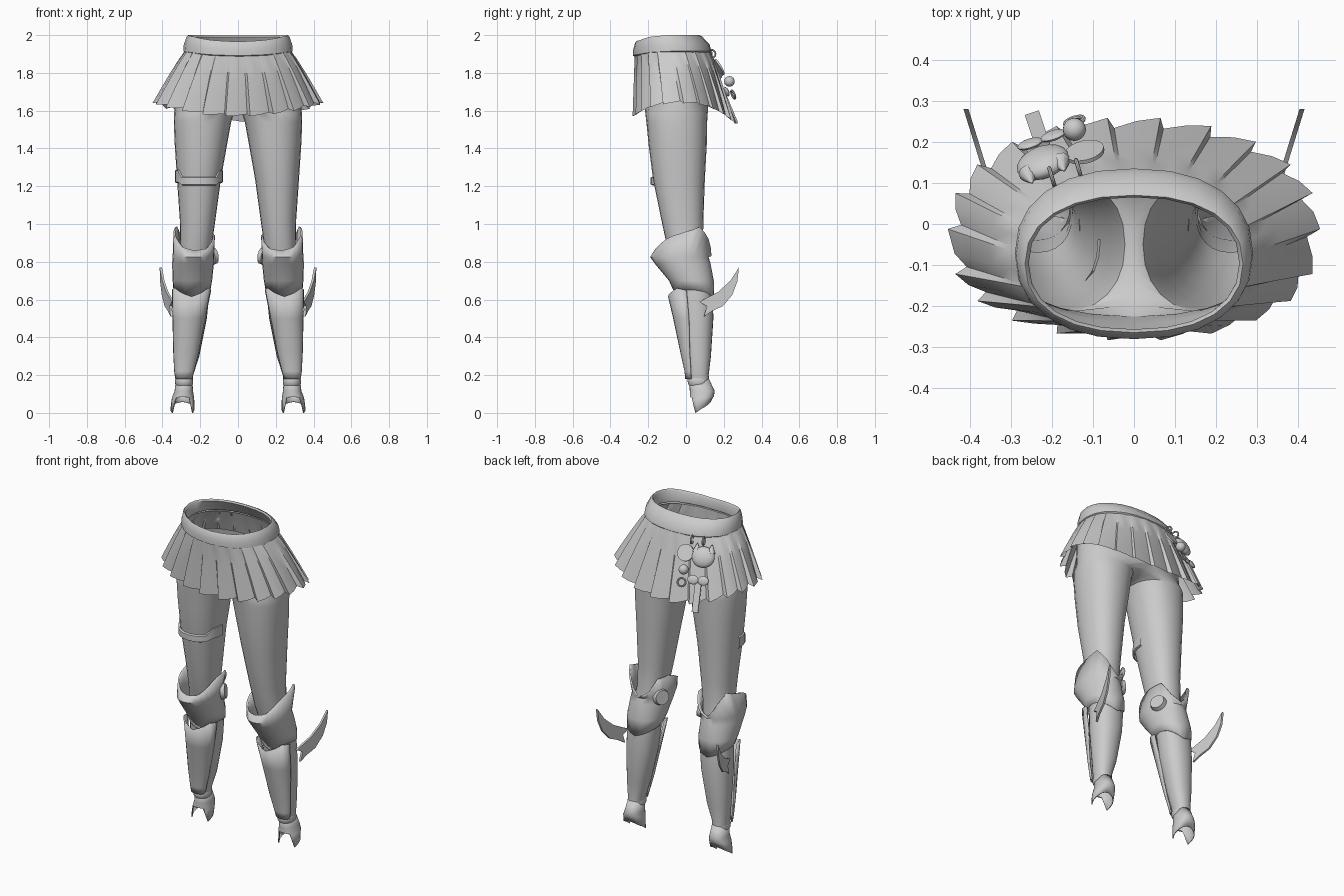
import bpy, bmesh, math
from math import sin, cos, pi, radians
from mathutils import Matrix, Vector

if "Cube" in bpy.data.objects:
    bpy.data.objects.remove(bpy.data.objects["Cube"])

GREY = (0.6, 0.6, 0.6, 1.0)
grey = bpy.data.materials.new("plain grey")
grey.use_nodes = True
grey.diffuse_color = GREY
grey.node_tree.nodes["Principled BSDF"].inputs["Base Color"].default_value = GREY

SEGMENTS = 24


def finish(bm, name, mirror=False, thickness=0.0, angle=35):
    """Turn a bmesh into a finished object."""
    bmesh.ops.remove_doubles(bm, verts=bm.verts, dist=0.0005)
    bmesh.ops.recalc_face_normals(bm, faces=bm.faces)
    mesh = bpy.data.meshes.new(name)
    bm.to_mesh(mesh)
    bm.free()
    for face in mesh.polygons:
        face.use_smooth = True
    mesh.set_sharp_from_angle(angle=radians(angle))
    mesh.materials.append(grey)
    obj = bpy.data.objects.new(name, mesh)
    bpy.context.scene.collection.objects.link(obj)
    if thickness:
        solid = obj.modifiers.new("thickness", 'SOLIDIFY')
        solid.thickness = thickness
        solid.offset = -1
    if mirror:
        obj.modifiers.new("mirror", 'MIRROR').merge_threshold = 0.001
    return obj


def loft(bm, rings, closed=True):
    """Skin a list of point rows with quads."""
    rows = [[bm.verts.new(p) for p in ring] for ring in rings]
    for low, high in zip(rows, rows[1:]):
        n = len(low)
        for i in range(n if closed else n - 1):
            j = (i + 1) % n
            bm.faces.new((low[i], low[j], high[j], high[i]))


def power(value, p):
    return math.copysign(abs(value) ** p, value)


def ring(x0, x1, y0, y1, z, p=0.9, start=0, end=SEGMENTS):
    """Rounded outline that starts at the front and runs over the outer side.
    z is a height or a list of heights around the outline."""
    points = []
    for i in range(start, end):
        a = 2 * pi * i / SEGMENTS - pi / 2
        height = z
        if isinstance(z, list):
            t = (i % SEGMENTS) / SEGMENTS * len(z)
            k = int(t)
            height = z[k] + (z[(k + 1) % len(z)] - z[k]) * (t - k)
        points.append((
            (x0 + x1) / 2 + (x1 - x0) / 2 * power(cos(a), p),
            (y0 + y1) / 2 + (y1 - y0) / 2 * power(sin(a), p), height))
    return points


# Hips and legs: open top, saddle between the thighs, tubes into the boots
HALF = SEGMENTS // 2
bm = bmesh.new()


def hip(width, y0, y1, z):
    return ring(-width, width, y0, y1, z, 0.9, 0, HALF + 1)


saddle = hip(0.335, -0.225, 0.12, 1.65)
for i in range(1, HALF):
    t = i / HALF
    saddle.append((0, 0.12 - 0.345 * t, 1.65 - 0.055 * sin(pi * t) ** 0.5))
loft(bm, [hip(0.305, -0.264, 0.11, 1.8), hip(0.325, -0.24, 0.125, 1.72),
          saddle[:HALF + 1]], closed=False)
loft(bm, [saddle,
          ring(0.022, 0.338, -0.215, 0.115, 1.585),
          ring(0.036, 0.34, -0.21, 0.112, 1.54),
          ring(0.058, 0.335, -0.198, 0.11, 1.42),
          ring(0.09, 0.323, -0.175, 0.1, 1.24),
          ring(0.12, 0.308, -0.13, 0.092, 1.02),
          ring(0.14, 0.305, -0.1, 0.09, 0.88),
          ring(0.155, 0.32, -0.06, 0.11, 0.75)])
finish(bm, "hips_and_legs", mirror=True)

# Pleated skirt: saw-tooth folds that deepen toward the hem
PLEATS = 22
bm = bmesh.new()
rows = []
for t in (0, 0.15, 0.4, 0.7, 1):
    row = []
    for k in range(PLEATS):
        for step, fold in ((0, 1), (0.45, 0.6), (0.9, 0)):
            a = 2 * pi * (k + step) / PLEATS
            c, s = cos(a), sin(a)
            front, back = max(0, -s), max(0, s)
            depth = (0.002 + 0.03 * t) * (fold - 0.5)
            flare = t ** 0.9
            sy = power(s, 0.72 if s < 0 else 0.9)
            rx = 0.277 + 0.16 * flare + depth
            ry = 0.2 + 0.06 * flare + depth * 0.8
            hem = 1.645 - 0.07 * front ** 2 - 0.1 * back ** 2 + 0.012 * (0.5 - fold)
            top = 1.92 - 0.02 * front ** 2
            row.append((rx * c, -0.072 + 0.06 * flare + ry * sy,
                        top + (hem - top) * t))
    rows.append(row)
loft(bm, rows)
finish(bm, "pleated_skirt", angle=30)

# Waistband, dipping at the front and leaning in at the back
DIP = [1.0, 0.75, 0.25, 0, 0, 0, 0, 0, 0, 0, 0.25, 0.75]


def band_ring(width, y0, y1, z, drop):
    return ring(-width, width, y0, y1, [z - drop * d for d in DIP], 0.88)


bm = bmesh.new()
loft(bm, [band_ring(0.275, -0.268, 0.125, 1.905, 0.02),
          band_ring(0.29, -0.28, 0.135, 1.915, 0.024),
          band_ring(0.287, -0.28, 0.125, 1.95, 0.03),
          band_ring(0.272, -0.27, 0.085, 1.993, 0.034),
          band_ring(0.265, -0.264, 0.07, 2.0, 0.035),
          band_ring(0.256, -0.256, 0.065, 1.99, 0.035),
          band_ring(0.262, -0.262, 0.11, 1.92, 0.025)])
finish(bm, "waistband", angle=50)

# Thigh strap across the front of the right leg, with raised ends
bm = bmesh.new()
rows = []
for grow, z, lift in ((0.002, 1.205, 0.012), (0.011, 1.21, 0.012), (0.011, 1.245, 0.038),
                      (0.002, 1.25, 0.038)):
    arc = ring(0.09 - grow, 0.323 + grow, -0.176 - grow, 0.1 + grow, z,
               0.9, SEGMENTS - 6, SEGMENTS + 7)
    rows.append([(-x, y, h + (lift if abs(i - 6) > 3 else 0))
                 for i, (x, y, h) in enumerate(arc)])
loft(bm, rows, closed=False)
finish(bm, "thigh_strap")

# Boot shaft
bm = bmesh.new()
loft(bm, [ring(0.15, 0.32, -0.07, 0.115, 0.82),
          ring(0.148, 0.338, -0.04, 0.14, 0.67),
          ring(0.165, 0.342, -0.03, 0.145, 0.5),
          ring(0.205, 0.338, 0, 0.132, 0.3),
          ring(0.237, 0.333, 0.012, 0.12, 0.2),
          ring(0.243, 0.327, 0.02, 0.125, 0.15)])
finish(bm, "boot_shaft", mirror=True)

# Knee guard with a swept collar and a pointed kneecap
COLLAR = [0.86, 0.88, 0.92, 0.955, 0.985, 0.92, 0.83, 0.87, 0.945, 0.94, 0.9, 0.87]
LOWER = [0.61, 0.63, 0.65, 0.65, 0.64, 0.62, 0.6, 0.62, 0.64, 0.65, 0.65, 0.63]
bm = bmesh.new()
loft(bm, [ring(0.146, 0.342, -0.05, 0.148, LOWER),
          ring(0.137, 0.346, -0.09, 0.147, 0.7),
          ring(0.128, 0.349, -0.165, 0.13, 0.79, 1.0),
          ring(0.127, 0.346, -0.19, 0.12, 0.825, 1.0),
          ring(0.122, 0.342, -0.165, 0.135, COLLAR, 0.75)])
finish(bm, "knee_guard", mirror=True, thickness=0.01)

# Round pad on the inner side of each knee
bm = bmesh.new()
bmesh.ops.create_cone(
    bm, cap_ends=True, segments=20, radius1=0.048, radius2=0.042, depth=0.024,
    matrix=Matrix.Translation((0.131, 0.05, 0.83))
    @ Vector((-1, 0.45, 0.15)).to_track_quat('Z', 'Y').to_matrix().to_4x4())
finish(bm, "knee_pad", mirror=True)

# Shin guard: plate wrapped around the front of the boot
TOP = [0.615, 0.635, 0.66, 0.65, 0.6, 0.6, 0.6, 0.6, 0.6, 0.65, 0.66, 0.635]
bm = bmesh.new()
loft(bm, [ring(*size, 0.95, SEGMENTS - 6, SEGMENTS + 7) for size in (
    (0.243, 0.332, -0.004, 0.06, 0.18), (0.232, 0.338, -0.008, 0.06, 0.22),
    (0.207, 0.343, -0.03, 0.07, 0.32), (0.172, 0.347, -0.068, 0.1, 0.5),
    (0.142, 0.35, -0.095, 0.1, TOP))], closed=False)
finish(bm, "shin_guard", mirror=True, thickness=0.008)

# Ankle band and heel cup with two downward spikes
bm = bmesh.new()
loft(bm, [ring(0.242, 0.328, 0.016, 0.122, 0.145), ring(0.238, 0.333, 0.01, 0.124, 0.155),
          ring(0.238, 0.333, 0.008, 0.122, 0.175), ring(0.242, 0.33, 0.012, 0.12, 0.185)])
finish(bm, "ankle_band", mirror=True)

SOLE = [0.085, 0.08, 0, 0.02, 0.035, 0.05, 0.058, 0.05, 0.035, 0.02, 0, 0.08]
bm = bmesh.new()
loft(bm, [ring(0.242, 0.328, 0.018, 0.122, 0.18),
          ring(0.238, 0.336, 0.02, 0.152, 0.115),
          ring(0.232, 0.35, 0.02, 0.148, [0.085, 0.082, 0.07, 0.08, 0.085, 0.09,
                                          0.09, 0.09, 0.085, 0.08, 0.07, 0.082]),
          ring(0.23, 0.358, 0.025, 0.13, SOLE)])
finish(bm, "heel_cup", mirror=True, thickness=0.006)

# Curved fin on the outside of each boot
OUTLINE = [(0.095, 0.51), (0.14, 0.54), (0.195, 0.565), (0.245, 0.625), (0.272, 0.695),
           (0.28, 0.77), (0.235, 0.7), (0.17, 0.64), (0.07, 0.588), (0.11, 0.565)]
bm = bmesh.new()
sides = [[bm.verts.new((0.35 + (y - 0.09) * 0.31 + off, y, z)) for y, z in OUTLINE]
         for off in (-0.006, 0.006)]
for side in sides:
    bm.faces.new(side)
for i in range(len(OUTLINE)):
    j = (i + 1) % len(OUTLINE)
    bm.faces.new((sides[0][i], sides[0][j], sides[1][j], sides[1][i]))
finish(bm, "boot_fin", mirror=True)


# Charms hanging at the back of the skirt
def facing(x, y, z, normal):
    turn = Vector(normal).to_track_quat('Z', 'Y').to_matrix().to_4x4()
    return Matrix.Translation((x, y, z)) @ turn


def ball(bm, matrix, *size):
    bmesh.ops.create_uvsphere(bm, u_segments=20, v_segments=12, radius=1,
                              matrix=matrix @ Matrix.Diagonal((*size, 1)))


def hoop(name, matrix, radius, wire):
    bm = bmesh.new()
    rows = []
    for i in range(17):
        a = 2 * pi * i / 16
        rows.append([matrix @ Vector(((radius + wire * cos(b)) * cos(a),
                                      (radius + wire * cos(b)) * sin(a), wire * sin(b)))
                     for b in (k * pi / 4 for k in range(8))])
    loft(bm, rows)
    finish(bm, name)


OUT = (-0.3, 0.9, 0.35)
head = facing(-0.222, 0.15, 1.82, (-0.3, 0.8, 0.5))
bm = bmesh.new()
ball(bm, head, 0.066, 0.06, 0.03)
for s in (-1, 1):
    ear = head @ Matrix.Translation((s * 0.042, 0.05, 0)) @ Matrix.Rotation(-pi / 2, 4, 'X')
    bmesh.ops.create_cone(bm, cap_ends=True, segments=10, radius1=0.024, radius2=0.002,
                          depth=0.05, matrix=ear)
finish(bm, "animal_head_charm")

bm = bmesh.new()
bmesh.ops.create_cone(bm, cap_ends=True, segments=24, radius1=0.048, radius2=0.048,
                      depth=0.01, matrix=facing(-0.12, 0.175, 1.83, (-0.2, 0.85, 0.5)))
finish(bm, "disc_charm")

bm = bmesh.new()
ball(bm, Matrix.Translation((-0.145, 0.23, 1.755)), 0.028, 0.028, 0.028)
finish(bm, "bead_charm")

bm = bmesh.new()
for s in (-1, 1):
    ball(bm, facing(-0.225 + s * 0.028, 0.205 + s * 0.01, 1.7, OUT), 0.032, 0.026, 0.01)
finish(bm, "bow_charm")

bm = bmesh.new()
bmesh.ops.create_cube(bm, size=1, matrix=facing(-0.235, 0.23, 1.62, (-0.3, 0.9, 0.42))
                      @ Matrix.Diagonal((0.036, 0.19, 0.01, 1)))
finish(bm, "ribbon_tag")

hoop("ring_charm", facing(-0.145, 0.25, 1.685, OUT), 0.023, 0.006)
for x, y in ((-0.2, 0.115), (-0.135, 0.135)):
    hoop("charm_hook", facing(x, y, 1.9, (1, 0.3, 0)), 0.022, 0.005)
